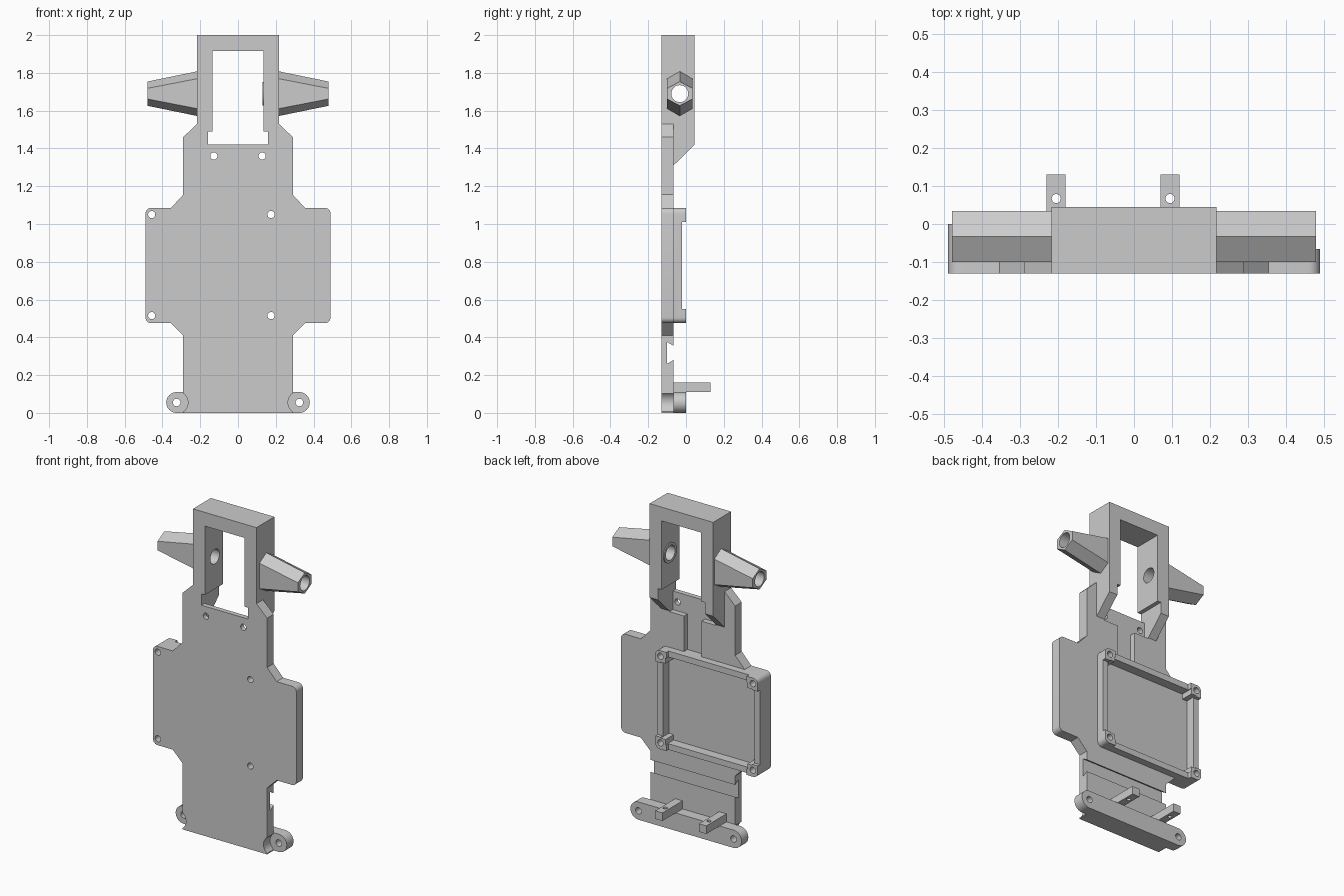
import bpy, bmesh, math
from mathutils import Matrix, Vector

cube = bpy.data.objects.get("Cube")
if cube:
    bpy.data.objects.remove(cube, do_unlink=True)

GREY = (0.6, 0.6, 0.6, 1)
mat = bpy.data.materials.new("light grey plastic")
mat.use_nodes = True
mat.diffuse_color = GREY
mat.node_tree.nodes["Principled BSDF"].inputs["Base Color"].default_value = GREY

FRONT, BACK, REAR = -0.13, -0.066, 0.0    # plate front, plate back, raised rear level


def finish(bm, name):
    bmesh.ops.recalc_face_normals(bm, faces=bm.faces)
    mesh = bpy.data.meshes.new(name)
    bm.to_mesh(mesh)
    bm.free()
    mesh.materials.append(mat)
    ob = bpy.data.objects.new(name, mesh)
    bpy.context.collection.objects.link(ob)
    return ob


def prism(name, pts, a, b, axis="y", round_if=None, radius=0.03):
    """Extrude an (x, z) outline along y, or a (y, z) outline along x."""
    def place(p, t):
        return (p[0], t, p[1]) if axis == "y" else (t, p[0], p[1])
    bm = bmesh.new()
    face = bm.faces.new([bm.verts.new(place(p, a)) for p in pts])
    ext = bmesh.ops.extrude_face_region(bm, geom=[face])
    moved = [v for v in ext["geom"] if isinstance(v, bmesh.types.BMVert)]
    bmesh.ops.translate(bm, verts=moved, vec=Vector(place((0, 0), b - a)))
    if round_if:
        edges = [e for e in bm.edges if abs(e.verts[0].co.y - e.verts[1].co.y) > 0.01
                 and round_if(e.verts[0].co)]
        bmesh.ops.bevel(bm, geom=edges, offset=radius, segments=6, profile=0.5,
                        affect="EDGES")
    return finish(bm, name)


def box(name, x, y, z):
    return prism(name, [(x[0], z[0]), (x[1], z[0]), (x[1], z[1]), (x[0], z[1])], *y)


def cylinder(name, centre, r, length, axis, seg=32):
    bm = bmesh.new()
    bmesh.ops.create_cone(bm, cap_ends=True, segments=seg, radius1=r, radius2=r, depth=length)
    rot = {"x": Matrix.Rotation(math.pi / 2, 4, "Y"),
           "y": Matrix.Rotation(math.pi / 2, 4, "X"), "z": Matrix()}[axis]
    bmesh.ops.transform(bm, matrix=Matrix.Translation(centre) @ rot, verts=bm.verts)
    return finish(bm, name)


def cut(target, cutters):
    for c in cutters:
        m = target.modifiers.new("cut", "BOOLEAN")
        m.operation, m.solver, m.object = "DIFFERENCE", "EXACT", c
        bpy.context.view_layer.objects.active = target
        bpy.ops.object.modifier_apply(modifier=m.name)


# Main plate: half outline mirrored across the centre
half = [(0.29, 0), (0.29, 0.41), (0.355, 0.475), (0.49, 0.475), (0.49, 1.085),
        (0.355, 1.085), (0.29, 1.155), (0.29, 1.46), (0.217, 1.53)]
plate = prism("main_plate", half + [(-x, z) for x, z in reversed(half)], FRONT, BACK,
              round_if=lambda c: abs(c.x) > 0.48)

# Head frame with chamfered rear feet
head = prism("head_frame", [(FRONT, 2), (0.045, 2), (0.045, 1.42), (BACK, 1.31),
                            (BACK, 1.53), (FRONT, 1.53)], -0.217, 0.217, "x")

# Tray rim with raised corner posts
rim = prism("tray_rim", [(-0.49, 0.475), (0.21, 0.475), (0.21, 1.085), (-0.49, 1.085)],
            BACK, REAR, round_if=lambda c: True)

# Rear mounting bar with rounded ends
arc = [(0.325 + 0.055 * math.sin(a), 0.055 - 0.055 * math.cos(a))
       for a in (math.pi * i / 16 for i in range(17))]
bar = prism("mounting_bar", arc + [(-x, z) for x, z in reversed(arc)], BACK, REAR)

# Tapered hexagonal axle stubs
stubs = []
for side, label in ((1, "left"), (-1, "right")):
    bm = bmesh.new()
    rings = []
    for x, tip, shoulder in ((0.217, 0.118, 0.079), (0.48, 0.064, 0.028)):
        hexagon = [(0, tip), (0.067, shoulder), (0.067, -shoulder),
                   (0, -tip), (-0.067, -shoulder), (-0.067, shoulder)]
        rings.append([bm.verts.new((side * x, y - 0.033, z + 1.69)) for y, z in hexagon])
    for i in range(6):
        j = (i + 1) % 6
        bm.faces.new((rings[0][i], rings[0][j], rings[1][j], rings[1][i]))
    for ring in rings:
        bm.faces.new(ring)
    stubs.append(finish(bm, label + "_axle_stub"))
collar = cylinder("axle_collar", (0.1325, -0.033, 1.69), 0.062, 0.007, "x")

# Rear tabs standing on the bar
tabs = []
for x in (-0.205, 0.095):
    tab = box("rear_tab", (x - 0.025, x + 0.025), (BACK, 0.13), (0.11, 0.16))
    hole = cylinder("tab_hole", (x, 0.067, 0.135), 0.012, 0.2, "z", 20)
    cut(tab, [hole])
    bpy.data.objects.remove(hole, do_unlink=True)
    tabs.append(tab)

# Cutters
window = box("window", (-0.135, 0.135), (-0.3, 0.3), (1.45, 1.915))
slot = box("window_slot", (-0.16, 0.16), (-0.3, 0.3), (1.42, 1.49))
recess = box("rear_recess", (-0.16, 0.16), (-0.1, 0.3), (1.305, 1.45))
channel = box("cable_channel", (-0.06, 0.06), (-0.1, 0.3), (1.085, 1.4))
groove = prism("dovetail_groove", [(-0.1, 0.26), (-0.1, 0.375), (-0.06, 0.351),
                                   (-0.06, 0.284)], -0.5, 0.5, "x")
pockets = [box("pocket", (-0.453, 0.173), (-0.08, 0.1), (0.545, 1.015)),
           box("pocket", (-0.42, 0.14), (-0.08, 0.1), (0.512, 1.048))]
lowers = [box("rim_lower", (-0.6, 0.3), (-0.022, 0.1), (0.55, 1.01)),
          box("rim_lower", (-0.415, 0.135), (-0.022, 0.1), (0.4, 1.2))]
posts = [cylinder("post_hole", (x, 0, z), 0.019, 0.6, "y")
         for x in (-0.457, 0.175) for z in (0.515, 1.05)]
screws = [cylinder("screw_hole", (x, 0, 1.36), 0.019, 0.6, "y") for x in (-0.128, 0.128)]
ears = [cylinder("ear_hole", (x, 0, 0.055), 0.02, 0.6, "y") for x in (-0.325, 0.325)]
reliefs = [cylinder("ear_relief", (x, -0.1, 0.055), 0.06, 0.2, "y") for x in (-0.325, 0.325)]
bore = cylinder("axle_bore", (0, -0.033, 1.69), 0.045, 1.2, "x")

cut(plate, [window, slot, recess, channel, groove] + pockets + posts + screws + reliefs)
cut(head, [window, slot, recess, bore])
cut(rim, pockets + lowers + posts)
cut(bar, ears)
for part in stubs + [collar]:
    cut(part, [bore])
for c in [window, slot, recess, channel, groove, bore] + pockets + lowers + posts + screws + ears + reliefs:
    bpy.data.objects.remove(c, do_unlink=True)

# Smooth the round walls, keep hard edges
bpy.ops.object.select_all(action="DESELECT")
for part in [plate, head, rim, bar, collar] + stubs + tabs:
    part.select_set(True)
    bpy.context.view_layer.objects.active = part
bpy.ops.object.shade_smooth_by_angle(angle=math.radians(25))
